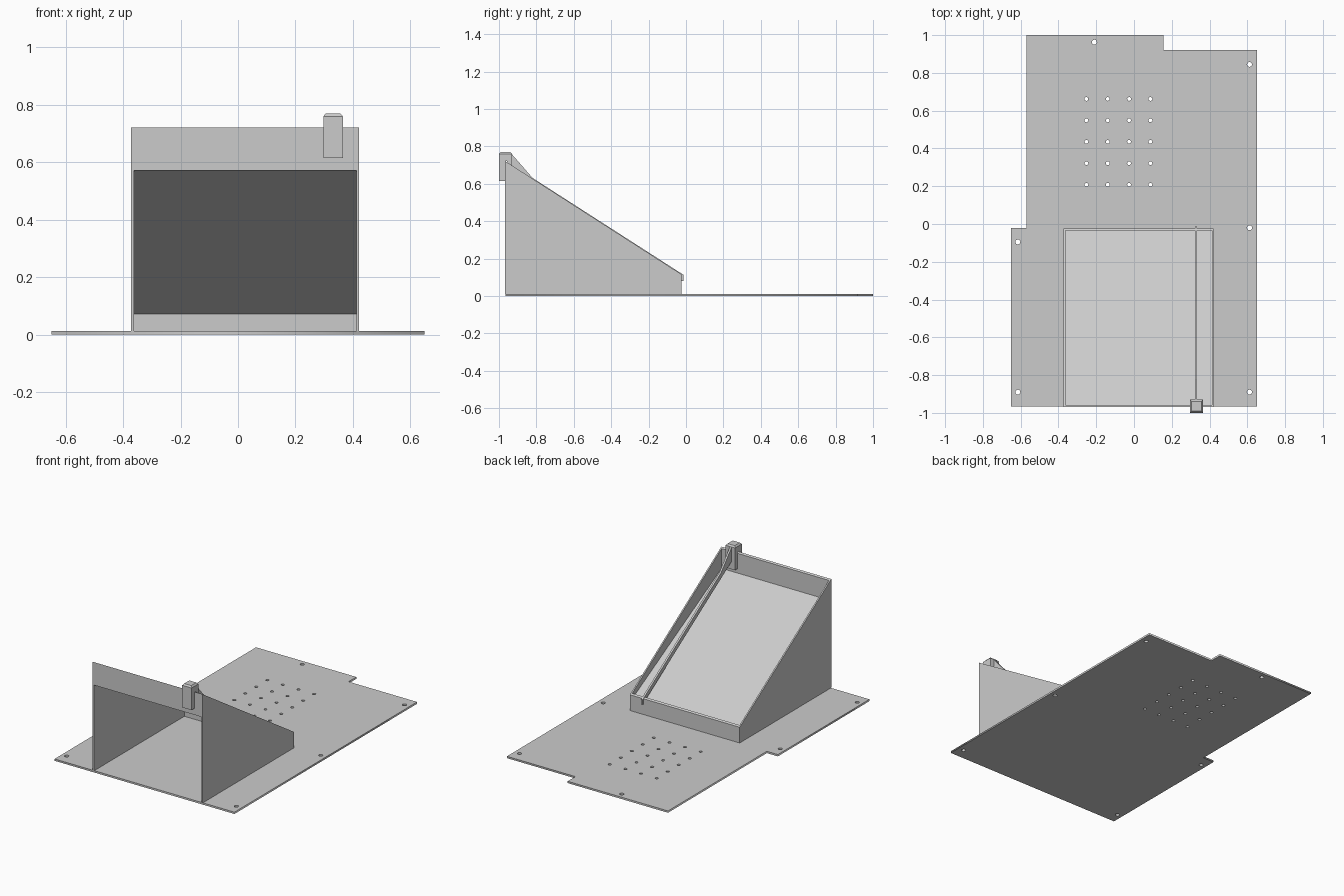
import bpy, bmesh, math

default = bpy.data.objects.get("Cube")
if default:
    bpy.data.objects.remove(default, do_unlink=True)

GREY = (0.6, 0.6, 0.6, 1.0)
grey = bpy.data.materials.new("light grey")
grey.use_nodes = True
grey.diffuse_color = GREY
grey.node_tree.nodes["Principled BSDF"].inputs["Base Color"].default_value = GREY


def finish(name, bm):
    bmesh.ops.recalc_face_normals(bm, faces=bm.faces)
    mesh = bpy.data.meshes.new(name)
    bm.to_mesh(mesh)
    bm.free()
    mesh.materials.append(grey)
    obj = bpy.data.objects.new(name, mesh)
    bpy.context.collection.objects.link(obj)
    return obj


def prism(name, x0, x1, profile):
    """Extrude a (y, z) profile from x0 to x1."""
    bm = bmesh.new()
    face = bm.faces.new([bm.verts.new((x0, y, z)) for y, z in profile])
    moved = bmesh.ops.extrude_face_region(bm, geom=[face])["geom"]
    verts = [v for v in moved if isinstance(v, bmesh.types.BMVert)]
    bmesh.ops.translate(bm, verts=verts, vec=(x1 - x0, 0, 0))
    return finish(name, bm)


# Base plate: a filled outline with drilled holes
THICK = 0.012
curve = bpy.data.curves.new("base_outline", "CURVE")
curve.dimensions = "2D"
curve.fill_mode = "BOTH"
curve.extrude = THICK / 2


def loop(points):
    spline = curve.splines.new("POLY")
    spline.points.add(len(points) - 1)
    for p, (x, y) in zip(spline.points, points):
        p.co = (x, y, 0, 1)
    spline.use_cyclic_u = True


def hole(cx, cy, r, sides=16):
    angles = [2 * math.pi * i / sides for i in range(sides)]
    loop([(cx + r * math.cos(a), cy + r * math.sin(a)) for a in angles])


loop([(-0.65, -0.965), (0.65, -0.965), (0.65, 0.92), (0.155, 0.92),
      (0.155, 1.0), (-0.57, 1.0), (-0.57, -0.02), (-0.65, -0.02)])
for x, y in [(-0.615, -0.095), (-0.615, -0.89), (0.612, -0.89),
             (0.612, -0.02), (0.612, 0.845), (-0.21, 0.963)]:
    hole(x, y, 0.013)
for col in range(4):
    for row in range(5):
        hole(-0.252 + 0.113 * col, 0.208 + 0.1135 * row, 0.01)

outline = bpy.data.objects.new("base_outline", curve)
bpy.context.collection.objects.link(outline)
bpy.context.view_layer.update()
flat = bpy.data.meshes.new_from_object(
    outline.evaluated_get(bpy.context.evaluated_depsgraph_get()))
bpy.data.objects.remove(outline, do_unlink=True)
bm = bmesh.new()
bm.from_mesh(flat)
bpy.data.meshes.remove(flat)
bmesh.ops.remove_doubles(bm, verts=bm.verts, dist=0.0001)
bmesh.ops.translate(bm, verts=bm.verts, vec=(0, 0, THICK / 2))
finish("base_plate", bm)

# Sloped housing
LEFT, RIGHT, WALL = 0.422, -0.372, 0.009
FRONT, BACK = -0.968, -0.023
side = [(FRONT, THICK), (BACK, THICK), (BACK, 0.115), (FRONT, 0.722)]
prism("right_wall", RIGHT, RIGHT + WALL, side)
prism("left_wall", LEFT - WALL, LEFT, side)
inner = (RIGHT + WALL, LEFT - WALL)
prism("front_wall", *inner, [(FRONT, 0.572), (-0.957, 0.572),
                             (-0.957, 0.715), (FRONT, 0.722)])
prism("back_wall", *inner, [(-0.035, THICK), (BACK, THICK),
                            (BACK, 0.115), (-0.035, 0.122)])
prism("sloped_panel", *inner, [(-0.957, 0.572), (-0.035, 0.072),
                               (-0.035, 0.086), (-0.957, 0.586)])

# Clip hooked over the front wall, with a tapered cap
C0, C1 = 0.297, 0.365
prism("clip_body", C0, C1, [(-1.0, 0.615), (FRONT, 0.615), (FRONT, 0.722),
                            (-0.957, 0.722), (-0.957, 0.615), (-0.93, 0.615),
                            (-0.93, 0.76), (-1.0, 0.76)])
bm = bmesh.new()
bmesh.ops.create_cube(bm, size=1)
for v in bm.verts:
    top = v.co.z > 0
    taper = 0.75 if top else 1
    v.co = ((C0 + C1) / 2 + v.co.x * (C1 - C0) * taper,
            -0.965 + v.co.y * 0.07 * taper, 0.77 if top else 0.76)
finish("clip_cap", bm)

# Thin arm running down from the clip and hooking over the back wall
prism("clip_arm", 0.322, 0.334,
      [(-0.93, 0.757), (-0.82, 0.631), (-0.013, 0.113), (-0.013, 0.08),
       (BACK, 0.08), (BACK, 0.095), (-0.035, 0.095), (-0.93, 0.665)])
